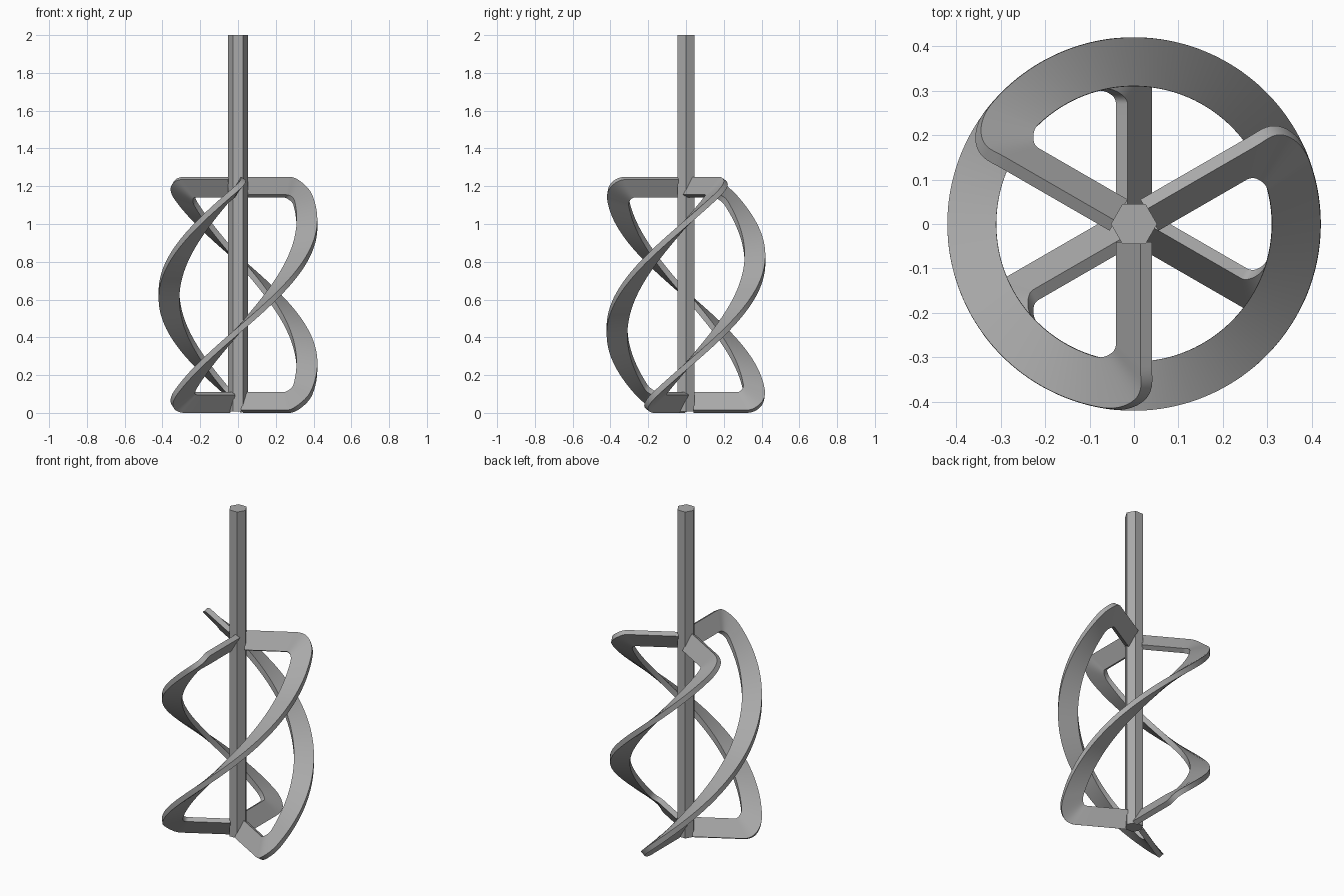
import bpy
import bmesh
from math import sin, cos, pi, radians
from mathutils import Vector

cube = bpy.data.objects.get("Cube")
if cube:
    bpy.data.objects.remove(cube)

TOP, BOTTOM = 1.195, 0.055       # heights of the arm centres
MID = (TOP + BOTTOM) / 2
PITCH = pi / (TOP - BOTTOM)      # half a turn from top arm to bottom arm
THICK = 0.03
TILT = 0.58                      # sideways lean of each arm

metal = bpy.data.materials.new("grey metal")
metal.use_nodes = True
grey = (0.4, 0.4, 0.4, 1)
metal.diffuse_color = grey
metal.node_tree.nodes["Principled BSDF"].inputs["Base Color"].default_value = grey


def finish(name, bm):
    bmesh.ops.recalc_face_normals(bm, faces=bm.faces)
    mesh = bpy.data.meshes.new(name)
    bm.to_mesh(mesh)
    bm.free()
    mesh.materials.append(metal)
    obj = bpy.data.objects.new(name, mesh)
    bpy.context.collection.objects.link(obj)
    bpy.ops.object.select_all(action='DESELECT')
    obj.select_set(True)
    bpy.context.view_layer.objects.active = obj
    bpy.ops.object.shade_smooth_by_angle(angle=radians(30))
    return obj


def edge_line(z_arm, r_max, fillet, start):
    """One edge of the bracket: arm, rounded corner, upright, corner, arm."""
    half = []
    for i in range(6):
        half.append((0.04 + (r_max - fillet - 0.04) * i / 6, z_arm))
    for i in range(17):
        a = pi / 2 * i / 16
        half.append((r_max - fillet + fillet * sin(a), z_arm - fillet + fillet * cos(a)))
    z_end = z_arm - fillet
    for i in range(1, 41):
        half.append((r_max, z_end + (MID - z_end) * i / 40))
    full = half + [(r, 2 * MID - z) for r, z in reversed(half[:-1])]
    return [place(r, z, r_max - fillet, r_max, start) for r, z in full]


def place(r, z, r0, r1, start):
    """Blend from a straight leaning arm into the helix."""
    centre = TOP if z > MID else BOTTOM
    arm_angle = start + PITCH * (centre - TOP)
    out = Vector((cos(arm_angle), sin(arm_angle), 0))
    side = Vector((-out.y, out.x, 0))
    arm = out * r + side * TILT * (z - centre)
    angle = start + PITCH * (z - TOP)
    helix = Vector((cos(angle), sin(angle), 0)) * r
    t = min(max((r - r0) / (r1 - r0), 0), 1)
    t = t * t * (3 - 2 * t)
    point = arm.lerp(helix, t)
    point.z = z
    return point


def blade(name, start):
    outer = edge_line(TOP + 0.0475, 0.42, 0.1, start)
    inner = edge_line(TOP - 0.0475, 0.31, 0.04, start)
    centre = [(a + b) / 2 for a, b in zip(outer, inner)]
    bm = bmesh.new()
    rings = []
    last = len(centre) - 1
    for i, (a, b) in enumerate(zip(outer, inner)):
        along = centre[min(i + 1, last)] - centre[max(i - 1, 0)]
        n = (a - b).cross(along).normalized() * THICK / 2
        rings.append([bm.verts.new(p) for p in (a + n, b + n, b - n, a - n)])
    for p, q in zip(rings, rings[1:]):
        for j in range(4):
            k = (j + 1) % 4
            bm.faces.new((p[j], p[k], q[k], q[j]))
    bm.faces.new(rings[0])
    bm.faces.new(rings[-1])
    finish(name, bm)


# Three twisted bracket blades
for label, degrees in (("right", 150), ("left", 30), ("front", 270)):
    blade(label + "_blade", radians(degrees))

# Hexagonal shaft
bm = bmesh.new()
low, high = 0.008, 2.0
bmesh.ops.create_cone(bm, cap_ends=True, segments=6, radius1=0.052, radius2=0.052, depth=high - low)
for v in bm.verts:
    v.co = Vector((v.co.y, v.co.x, v.co.z + (low + high) / 2))
finish("shaft", bm)
